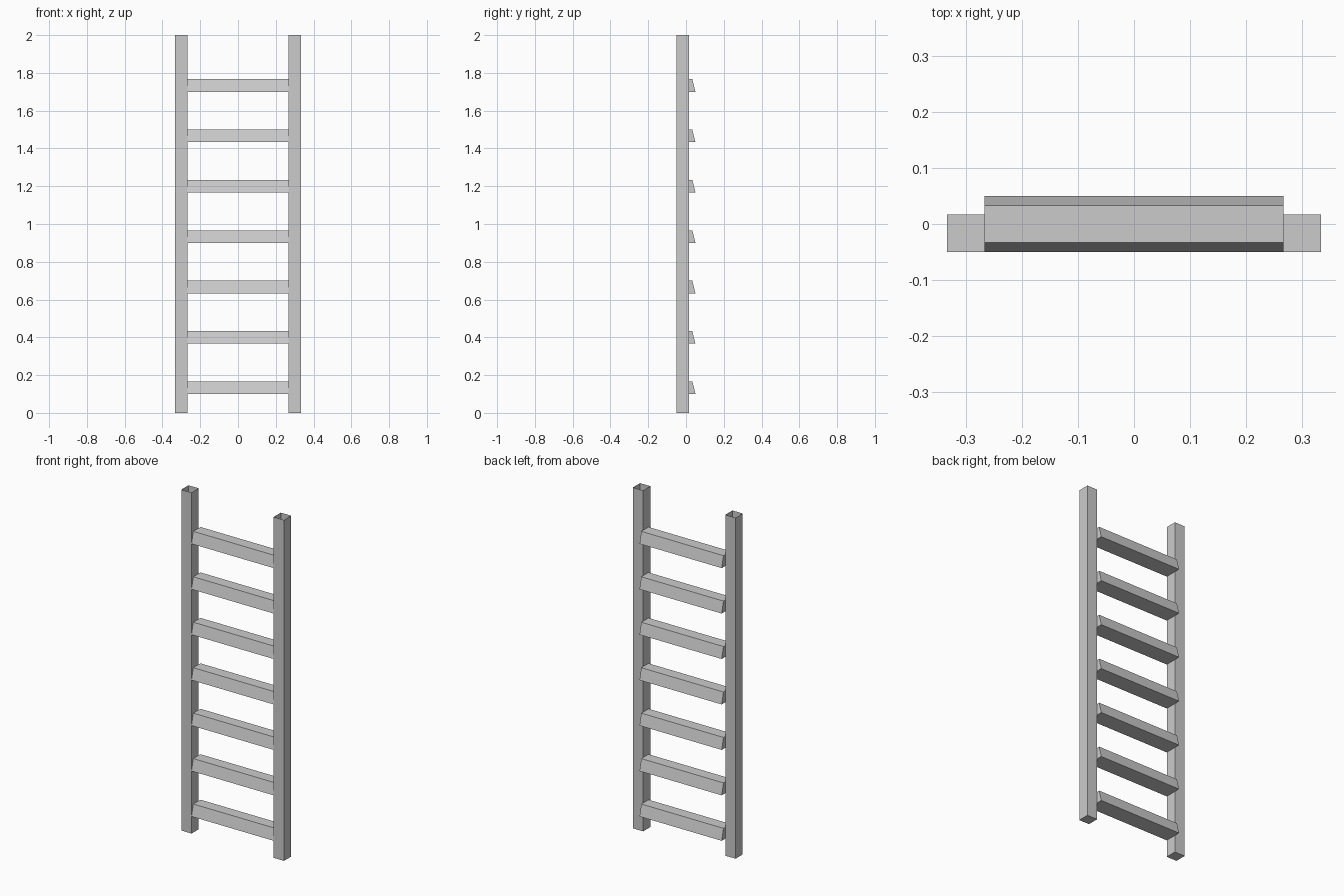
import bpy
import bmesh

if "Cube" in bpy.data.objects:
    bpy.data.objects.remove(bpy.data.objects["Cube"])

HALF_WIDTH = 1 / 3      # outer half width of the ladder
BAR = 1 / 15            # rail thickness and rung height
HEIGHT = 2.0
FRONT = -0.05           # shared front plane
INNER = HALF_WIDTH - BAR


def make_object(name, bm):
    bmesh.ops.recalc_face_normals(bm, faces=bm.faces[:])
    mesh = bpy.data.meshes.new(name)
    bm.to_mesh(mesh)
    bm.free()
    obj = bpy.data.objects.new(name, mesh)
    bpy.context.collection.objects.link(obj)
    return obj


def extruded(profile, offset):
    """Closed prism from a planar profile; returns the bmesh and its far cap."""
    bm = bmesh.new()
    base = bm.faces.new([bm.verts.new(p) for p in profile])
    result = bmesh.ops.extrude_face_region(bm, geom=[base], use_keep_orig=True)
    verts = [g for g in result["geom"] if isinstance(g, bmesh.types.BMVert)]
    cap = next(g for g in result["geom"] if isinstance(g, bmesh.types.BMFace))
    bmesh.ops.translate(bm, verts=verts, vec=offset)
    return bm, cap


# Side rails: square tubes with a closed foot and an open top
for side, name in ((-1, "left_rail"), (1, "right_rail")):
    a, b = side * INNER, side * HALF_WIDTH
    back = FRONT + BAR
    bm, top = extruded([(a, FRONT, 0), (b, FRONT, 0), (b, back, 0), (a, back, 0)],
                       (0, 0, HEIGHT))
    # recalculate while closed so the normals point outward
    bmesh.ops.recalc_face_normals(bm, faces=bm.faces[:])
    bmesh.ops.delete(bm, geom=[top], context='FACES_ONLY')
    make_object(name, bm)

# Rungs: trapezoid treads, wider at the bottom
for i in range(7):
    z = 0.1 + i * 4 / 15
    profile = [(-INNER, -0.05, z), (-INNER, 0.05, z),
               (-INNER, 1 / 30, z + BAR), (-INNER, -1 / 30, z + BAR)]
    bm, _ = extruded(profile, (2 * INNER, 0, 0))
    make_object(f"rung_{i + 1}", bm)
